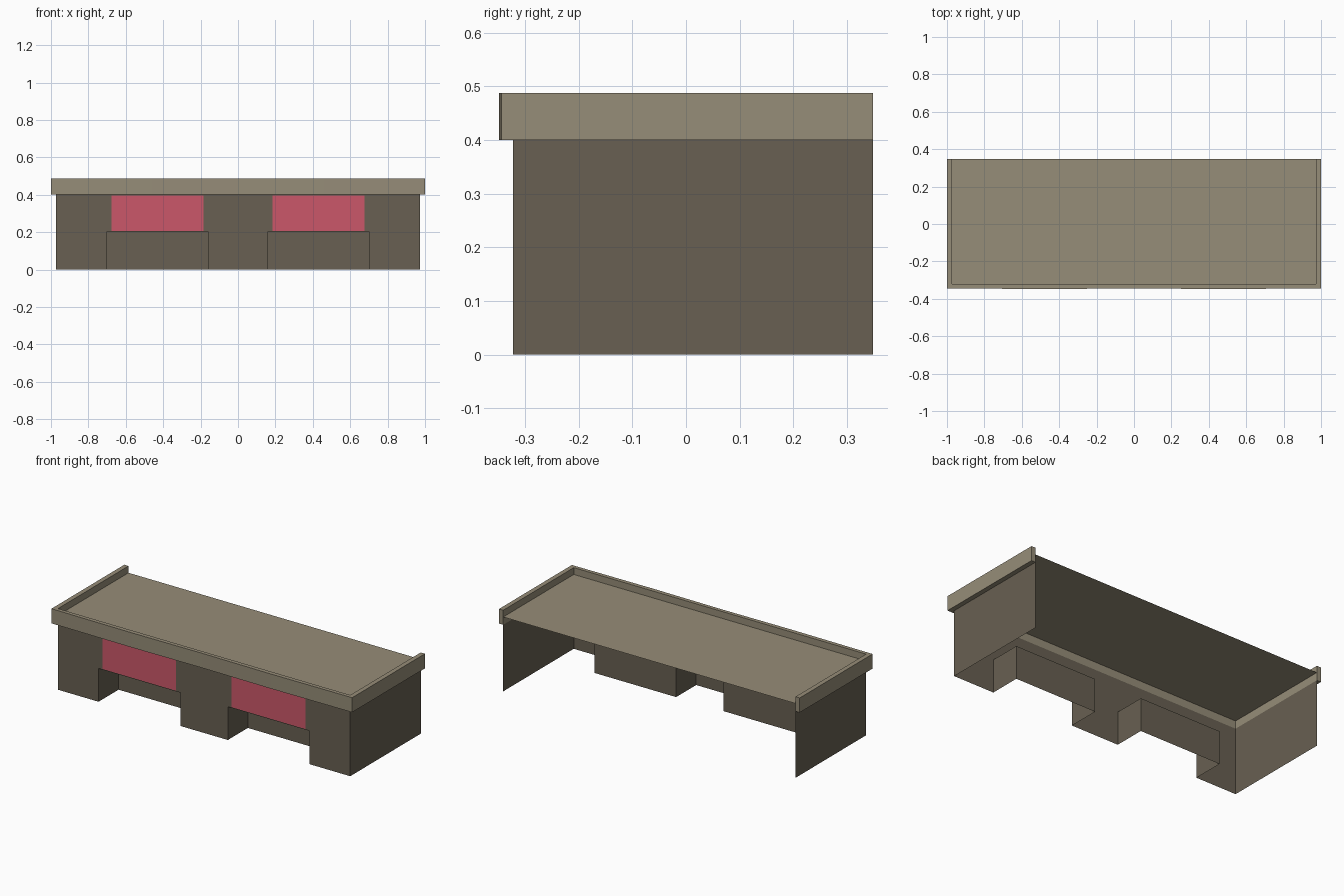
import bpy
import bmesh

if "Cube" in bpy.data.objects:
    bpy.data.objects.remove(bpy.data.objects["Cube"])

WX, FY, BY = 0.972, -0.322, 0.348      # wall half-width, front wall, back edge
WALL_TOP, TOP, ROOF = 0.4, 0.488, 0.447
BAY_X, BAY_HALF, BAY_Y, BAY_TOP = 0.43, 0.272, -0.132, 0.2


def material(name, rgb):
    m = bpy.data.materials.new(name)
    m.diffuse_color = (*rgb, 1)
    m.use_nodes = True
    m.node_tree.nodes["Principled BSDF"].inputs["Base Color"].default_value = m.diffuse_color
    return m


stone = material("light stone", (0.305, 0.266, 0.188))
dark = material("dark stone", (0.138, 0.117, 0.084))
red = material("red panel", (0.60, 0.096, 0.142))


def build(name, polys, mat, height=0):
    """Object from polygons; a height extrudes them upward."""
    bm = bmesh.new()
    for poly in polys:
        f = bm.faces.new([bm.verts.new(p) for p in poly])
        if height:
            r = bmesh.ops.extrude_face_region(bm, geom=[f], use_keep_orig=True)
            vs = [v for v in r["geom"] if isinstance(v, bmesh.types.BMVert)]
            bmesh.ops.translate(bm, verts=vs, vec=(0, 0, height))
    bmesh.ops.remove_doubles(bm, verts=bm.verts, dist=1e-5)
    if height:
        bmesh.ops.recalc_face_normals(bm, faces=bm.faces)
    me = bpy.data.meshes.new(name)
    bm.to_mesh(me)
    bm.free()
    me.materials.append(mat)
    ob = bpy.data.objects.new(name, me)
    bpy.context.collection.objects.link(ob)
    return ob


def wall(a, b, z0, z1):
    """Upright rectangle from plan point a to b, facing right of a->b."""
    return [(*a, z0), (*b, z0), (*b, z1), (*a, z1)]


# Side walls, with the back left open
build("left_wall", [wall((-WX, BY), (-WX, FY), 0, WALL_TOP)], dark)
build("right_wall", [wall((WX, FY), (WX, BY), 0, WALL_TOP)], dark)

# Front wall: piers, and lintels above the two bays
front, bays = [], []
x = -WX
for c in (-BAY_X, BAY_X):
    l, r = c - BAY_HALF, c + BAY_HALF
    front.append(wall((x, FY), (l, FY), 0, WALL_TOP))
    front.append(wall((l, FY), (r, FY), BAY_TOP, WALL_TOP))
    # recessed bay: two sides, back and ceiling
    bays += [wall((l, FY), (l, BAY_Y), 0, BAY_TOP),
             wall((l, BAY_Y), (r, BAY_Y), 0, BAY_TOP),
             wall((r, BAY_Y), (r, FY), 0, BAY_TOP),
             [(l, BAY_Y, BAY_TOP), (r, BAY_Y, BAY_TOP), (r, FY, BAY_TOP), (l, FY, BAY_TOP)]]
    x = r
front.append(wall((x, FY), (WX, FY), 0, WALL_TOP))
build("front_wall", front, dark)
build("recessed_bays", bays, dark)

# Red panels above the bays
for side, c in (("left", -BAY_X), ("right", BAY_X)):
    y = FY - 0.002
    build(side + "_panel", [wall((c - 0.245, y), (c + 0.245, y), 0.205, 0.395)], red)

# Parapet: U-shaped band with a barely bowed front, open at the back
plan = [(-1, BY), (-1, -0.344), (-0.46, -0.348), (0, -0.344), (0.46, -0.348), (1, -0.344),
        (1, BY), (WX, BY), (WX, FY), (-WX, FY), (-WX, BY)]
build("parapet", [[(px, py, WALL_TOP) for px, py in plan]], stone, TOP - WALL_TOP)

# Flat roof inside the parapet
build("roof", [[(-WX, FY, ROOF), (WX, FY, ROOF), (WX, BY, ROOF), (-WX, BY, ROOF)]], stone)
